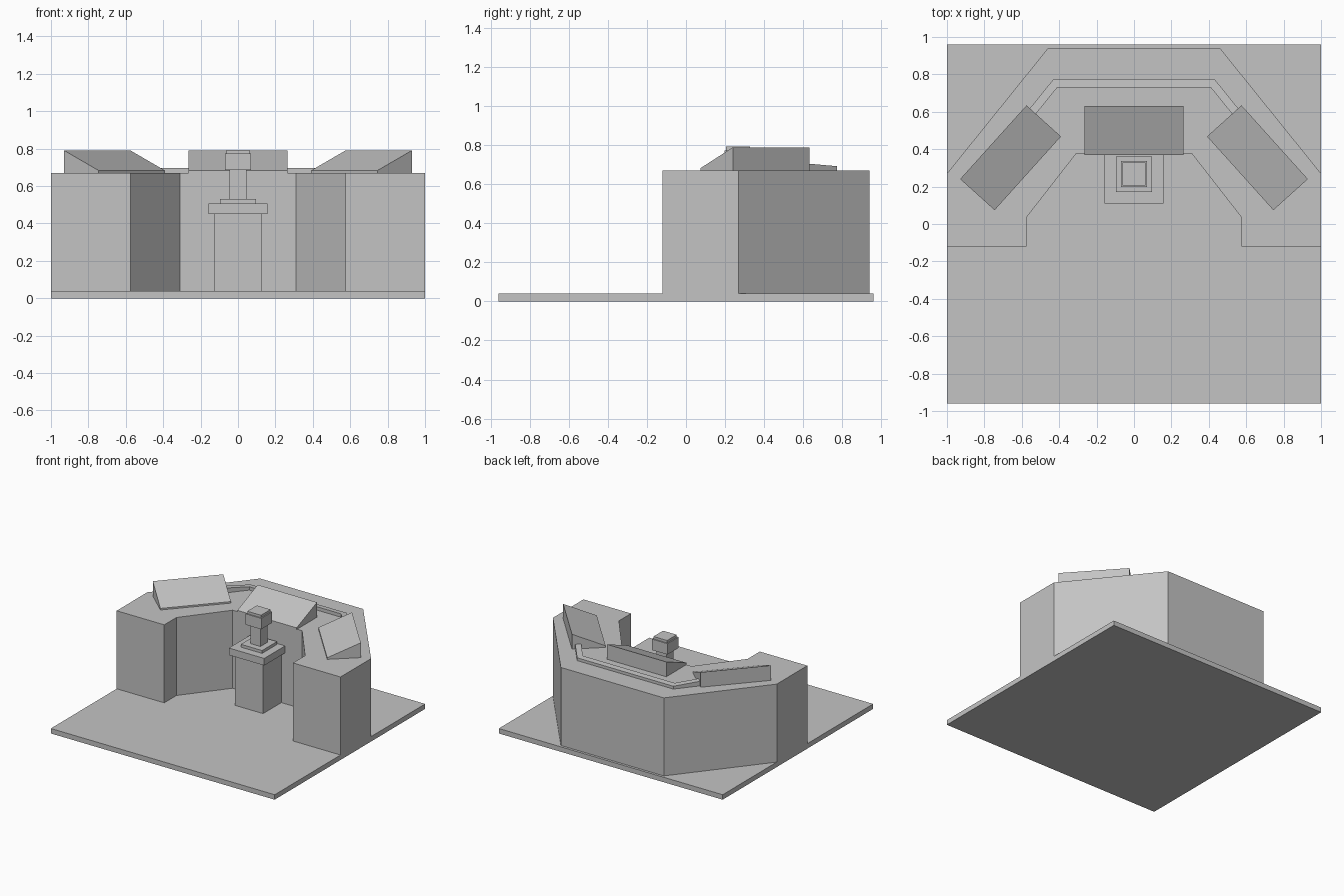
import bpy
import bmesh
import math

if "Cube" in bpy.data.objects:
    bpy.data.objects.remove(bpy.data.objects["Cube"], do_unlink=True)

# One plain grey for the whole model
grey = bpy.data.materials.new("plain_grey")
grey.use_nodes = True
grey.diffuse_color = (0.55, 0.55, 0.55, 1)
bsdf = next(n for n in grey.node_tree.nodes if n.type == "BSDF_PRINCIPLED")
bsdf.inputs["Base Color"].default_value = grey.diffuse_color


def finish(name, bm):
    """Turn a bmesh into a named grey object."""
    bmesh.ops.recalc_face_normals(bm, faces=bm.faces)
    mesh = bpy.data.meshes.new(name)
    bm.to_mesh(mesh)
    bm.free()
    mesh.materials.append(grey)
    obj = bpy.data.objects.new(name, mesh)
    bpy.context.collection.objects.link(obj)
    return obj


def prism(name, points, offset):
    """Extrude a closed outline of 3D points along an offset."""
    bm = bmesh.new()
    face = bm.faces.new([bm.verts.new(p) for p in points])
    ext = bmesh.ops.extrude_face_region(bm, geom=[face], use_keep_orig=True)
    moved = [v for v in ext["geom"] if isinstance(v, bmesh.types.BMVert)]
    bmesh.ops.translate(bm, verts=moved, vec=offset)
    return finish(name, bm)


def slab(name, outline, z0, z1):
    return prism(name, [(x, y, z0) for x, y in outline], (0, 0, z1 - z0))


def block(name, hx, y0, y1, z0, z1):
    return slab(name, [(-hx, y0), (hx, y0), (hx, y1), (-hx, y1)], z0, z1)


def mirrored(half):
    """Complete an outline given its +x half."""
    return half + [(-x, y) for x, y in reversed(half)]


# Floor and angled wrap-around counter
block("floor", 1.0, -0.96, 0.96, 0, 0.04)
slab("counter", mirrored([(0.31, 0.375), (0.575, 0.035), (0.575, -0.12),
                          (1.0, -0.12), (1.0, 0.27), (0.46, 0.94)]), 0.04, 0.67)

# Low rail behind the consoles, its top falling gently to the rear
rail = slab("rear_rail", mirrored([(0.41, 0.73), (0.56, 0.545), (0.60, 0.565),
                                   (0.43, 0.775)]), 0.67, 0.70)
for v in rail.data.vertices:
    if v.co.z > 0.68:
        v.co.z = 0.693 + 0.09 * (0.775 - v.co.y)

# Three wedge consoles with sloping tops
for name, x, y, turn, depth in (("middle_console", 0, 0.5, 0, 0.13),
                                ("right_console", -0.66, 0.354, 48, 0.124),
                                ("left_console", 0.66, 0.354, -48, 0.124)):
    side = [(-depth, 0.67), (depth, 0.67), (depth, 0.79), (-depth, 0.683)]
    wedge = prism(name, [(-0.265, a, b) for a, b in side], (0.53, 0, 0))
    wedge.location = (x, y, 0)
    wedge.rotation_euler.z = math.radians(turn)

# Pedestal, stacked upward from square blocks
for name, half, z0, z1 in (("pedestal_shaft", 0.125, 0.04, 0.45),
                           ("pedestal_cap", 0.158, 0.45, 0.507),
                           ("pedestal_plate", 0.095, 0.507, 0.53),
                           ("pedestal_neck", 0.045, 0.53, 0.685),
                           ("pedestal_head", 0.07, 0.685, 0.773),
                           ("pedestal_top", 0.061, 0.773, 0.793)):
    block(name, half, 0.267 - half, 0.267 + half, z0, z1)
